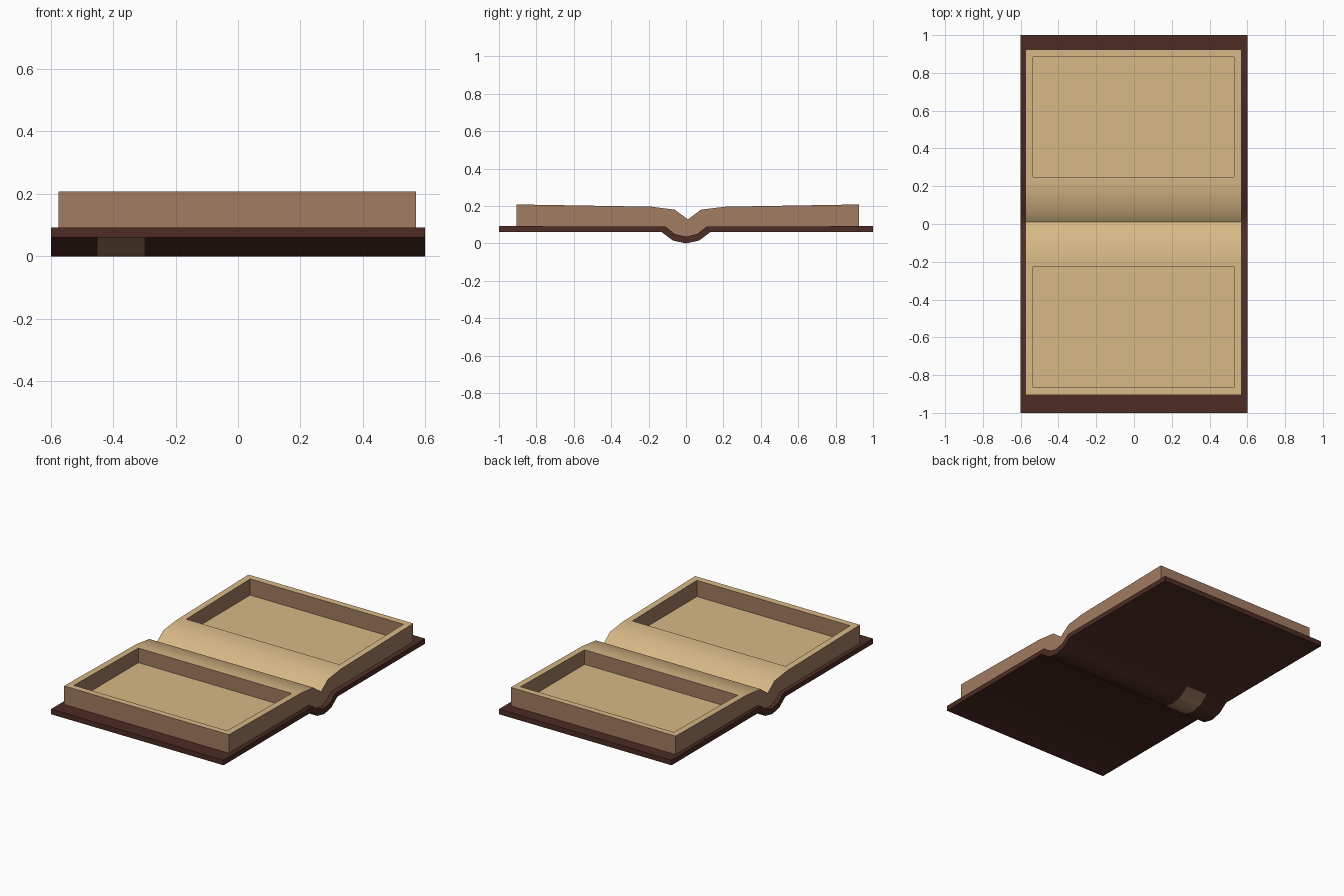
import bpy, bmesh, math

if "Cube" in bpy.data.objects:
    bpy.data.objects.remove(bpy.data.objects["Cube"])


def material(name, rgb):
    m = bpy.data.materials.new(name)
    m.diffuse_color = (*rgb, 1)
    m.use_nodes = True
    m.node_tree.nodes["Principled BSDF"].inputs["Base Color"].default_value = m.diffuse_color
    return m


LEATHER = material("dark leather", (0.075, 0.025, 0.018))
EDGE = material("brown page edges", (0.36, 0.20, 0.12))
PAPER = material("tan paper", (0.68, 0.48, 0.24))


def extrude_profile(profile, xs):
    """Closed (y, z) outline swept through the given x stations."""
    bm = bmesh.new()
    rings = [[bm.verts.new((x, y, z)) for y, z in profile] for x in xs]
    n = len(profile)
    for a, b in zip(rings, rings[1:]):
        for i in range(n):
            j = (i + 1) % n
            bm.faces.new((a[i], a[j], b[j], b[i]))
    bm.faces.new(rings[0])
    bm.faces.new(rings[-1])
    bmesh.ops.recalc_face_normals(bm, faces=bm.faces)
    return bm


def finish(bm, name, mats, rule):
    bmesh.ops.recalc_face_normals(bm, faces=bm.faces)
    bm.normal_update()
    for f in bm.faces:
        f.material_index = rule(f)
    mesh = bpy.data.meshes.new(name)
    bm.to_mesh(mesh)
    bm.free()
    for m in mats:
        mesh.materials.append(m)
    ob = bpy.data.objects.new(name, mesh)
    bpy.context.collection.objects.link(ob)
    bpy.ops.object.select_all(action='DESELECT')
    bpy.context.view_layer.objects.active = ob
    ob.select_set(True)
    bpy.ops.object.shade_smooth_by_angle(angle=math.radians(40))
    return ob


# Cover boards joined by a rounded spine
spine_top = [(-0.11, 0.09), (-0.06, 0.05), (0, 0.036), (0.06, 0.05), (0.11, 0.09)]
spine_low = [(0.13, 0.06), (0.07, 0.015), (0, 0), (-0.07, 0.015), (-0.13, 0.06)]
cover = [(-1, 0.06), (-1, 0.092), *spine_top, (1, 0.092), (1, 0.06), *spine_low]


def cover_rule(f):
    # Pale label band across the outside of the spine
    c = f.calc_center_median()
    return int(-0.45 < c.x < -0.30 and abs(c.y) < 0.13 and f.normal.z < -0.1)


finish(extrude_profile(cover, [-0.6, -0.45, -0.30, 0.6]), "cover",
       [LEATHER, EDGE], cover_rule)

# Page block with a gutter in the middle
page_top = [(0.925, 0.208), (0.21, 0.196), (0.08, 0.18), (0.01, 0.128),
            (-0.06, 0.18), (-0.185, 0.196), (-0.905, 0.208)]
pages = [(-0.905, 0.091), *spine_top, (0.925, 0.091), *page_top]
bm = extrude_profile(pages, [-0.575, 0.57])

# Rectangular hollow sunk into each half
FLOOR = 0.105
tops = [f for f in bm.faces if f.normal.z > 0.9 and abs(f.calc_center_median().y) > 0.4]
bmesh.ops.inset_individual(bm, faces=tops, thickness=0.04, use_even_offset=True)
for f in bmesh.ops.extrude_discrete_faces(bm, faces=tops)["faces"]:
    for v in f.verts:
        v.co.z = FLOOR
block = finish(bm, "page_block", [EDGE, PAPER], lambda f: int(f.normal.z > 0.3))

# Soft shading where the hollow walls meet the floor
mesh = block.data
sharp = mesh.attributes.get("sharp_edge")
if sharp:
    for e in mesh.edges:
        if any(abs(mesh.vertices[i].co.z - FLOOR) < 1e-4 for i in e.vertices):
            sharp.data[e.index].value = False
